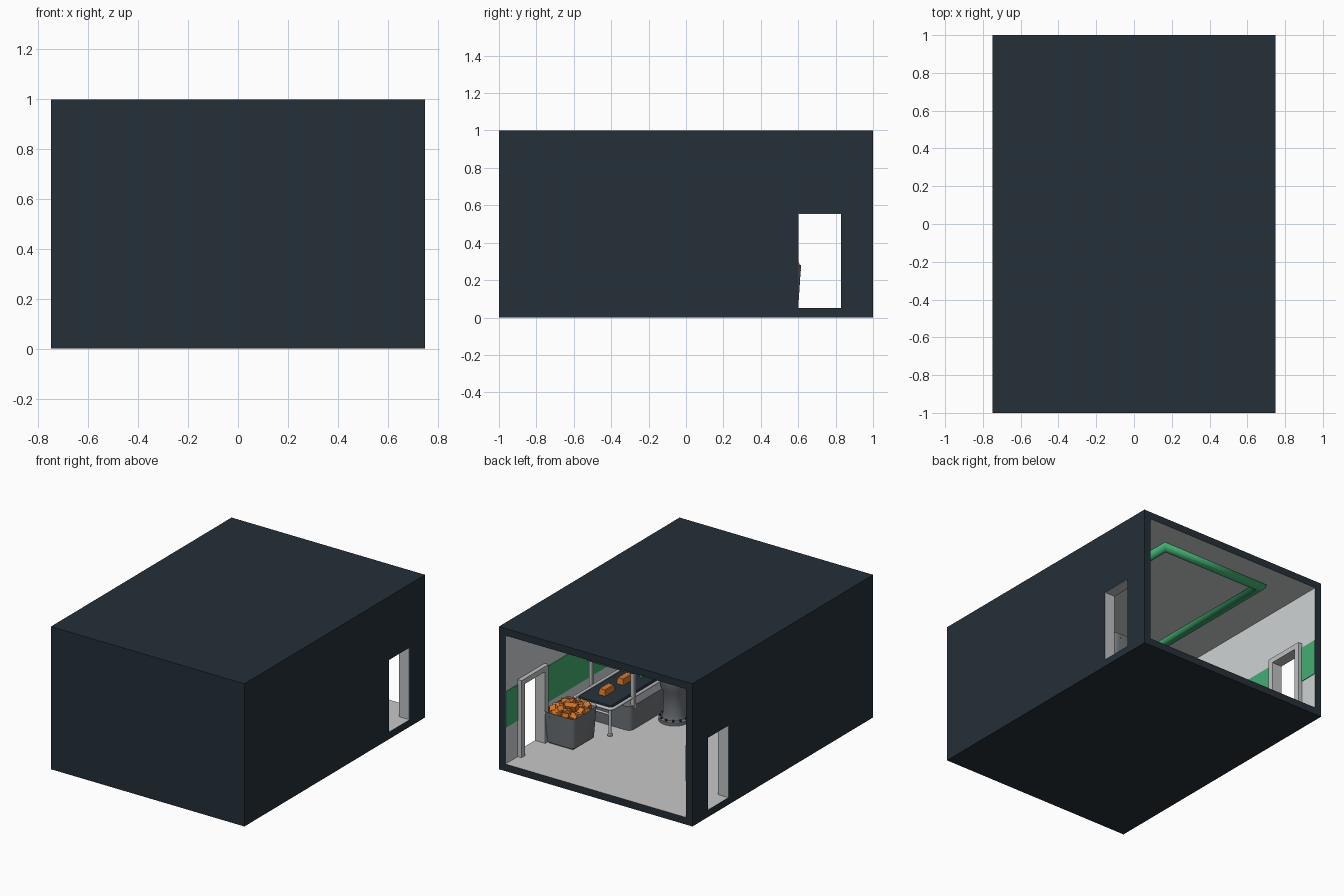
import bpy, bmesh, math, random
from mathutils import Vector, Matrix, Euler

if "Cube" in bpy.data.objects:
    bpy.data.objects.remove(bpy.data.objects["Cube"])
random.seed(4)

def mat(name, r, g, b):
    m = bpy.data.materials.new(name)
    m.diffuse_color = (r, g, b, 1)
    m.use_nodes = True
    m.node_tree.nodes["Principled BSDF"].inputs["Base Color"].default_value = m.diffuse_color
    return m

NAVY = mat("dark navy", .018, .029, .039)
WALL = mat("pale wall", .62, .65, .66)
FLOOR = mat("floor grey", .58, .58, .58)
GREEN = mat("green", .055, .42, .17)
FRAME = mat("frame grey", .52, .53, .54)
STEEL = mat("steel grey", .16, .175, .19)
ORANGE = mat("orange", .68, .19, .025)

def finish(name, bm, *mats, smooth=False):
    bmesh.ops.recalc_face_normals(bm, faces=bm.faces)
    me = bpy.data.meshes.new(name)
    bm.to_mesh(me)
    bm.free()
    for m in mats:
        me.materials.append(m)
    ob = bpy.data.objects.new(name, me)
    bpy.context.collection.objects.link(ob)
    if smooth:
        bpy.context.view_layer.objects.active = ob
        ob.select_set(True)
        bpy.ops.object.shade_smooth_by_angle(angle=math.radians(35))
        ob.select_set(False)
    return ob

def add_box(bm, a, b, rot=None):
    a, b = Vector(a), Vector(b)
    m = Matrix.Translation((a + b) / 2)
    if rot:
        m = m @ Euler(rot).to_matrix().to_4x4()
    return bmesh.ops.create_cube(bm, size=1, matrix=m @ Matrix.Diagonal((*(b - a), 1)))["verts"]

def boxes(name, m, *pairs, bevel=0):
    bm = bmesh.new()
    for a, b in pairs:
        add_box(bm, a, b)
    if bevel:
        bmesh.ops.bevel(bm, geom=bm.edges[:], offset=bevel, segments=2, affect='EDGES', profile=.5)
    return finish(name, bm, m, smooth=bevel > 0)

def lathe(name, m, profile, x, y, n=32):
    bm = bmesh.new()
    vs = [bm.verts.new((x + r, y, z)) for r, z in profile]
    es = [bm.edges.new(p) for p in zip(vs, vs[1:])]
    bmesh.ops.spin(bm, geom=vs + es, cent=(x, y, 0), axis=(0, 0, 1), angle=2 * math.pi, steps=n)
    bmesh.ops.remove_doubles(bm, verts=bm.verts, dist=1e-5)
    return finish(name, bm, m, smooth=True)

def tube(name, m, pts, r, closed=False):
    cu = bpy.data.curves.new(name, 'CURVE')
    cu.dimensions = '3D'
    cu.bevel_depth, cu.bevel_resolution = r, 3
    cu.use_fill_caps = True
    sp = cu.splines.new('POLY')
    sp.points.add(len(pts) - 1)
    for p, co in zip(sp.points, pts):
        p.co = (*co, 1)
    sp.use_cyclic_u = closed
    cu.materials.append(m)
    ob = bpy.data.objects.new(name, cu)
    bpy.context.collection.objects.link(ob)

def rounded_tub(name, a, b, taper, wall, depth, r=.04):
    # rounded box, narrower at the foot, with a sunken top
    bm = bmesh.new()
    add_box(bm, a, b)
    up = [e for e in bm.edges if abs(e.verts[0].co.z - e.verts[1].co.z) > .01]
    bmesh.ops.bevel(bm, geom=up, offset=r, segments=5, affect='EDGES', profile=.5)
    c = (Vector(a) + Vector(b)) / 2
    for v in bm.verts:
        if v.co.z < c.z:
            v.co.x = c.x + (v.co.x - c.x) * taper
            v.co.y = c.y + (v.co.y - c.y) * taper
    if depth:
        bm.normal_update()
        top = max(bm.faces, key=lambda f: f.calc_center_median().z)
        bmesh.ops.inset_region(bm, faces=[top], thickness=wall)
        for v in top.verts:
            v.co.z -= depth
    return finish(name, bm, STEEL, smooth=True)

# Room shell: hollow box, open at the back, with a doorway through both sides
room = boxes("room_shell", NAVY, ((-.75, -1, 0), (.75, 1, 1)))
cutters = [boxes("room_cutter", NAVY, ((-.70, -.95, .05), (.70, 1.2, .95))),
           boxes("door_cutter", NAVY, ((-1, .60, .05), (1, .83, .555)))]
for c in cutters:
    c.hide_render = True
    mod = room.modifiers.new("cut", 'BOOLEAN')
    mod.operation, mod.solver, mod.object = 'DIFFERENCE', 'EXACT', c
dg = bpy.context.evaluated_depsgraph_get()
me = bpy.data.meshes.new_from_object(room.evaluated_get(dg))
room.modifiers.clear()
room.data = me
for c in cutters:
    bpy.data.objects.remove(c)
me.materials.clear()
for m in (NAVY, WALL, FLOOR):
    me.materials.append(m)
for p in me.polygons:
    c = p.center
    inside = abs(c.x) < .74 and .03 < c.z < .97 and -.97 < c.y < .99
    p.material_index = 0 if not inside else 2 if p.normal.z > .9 else 1

# Green wall band and door frames on both sides
for s, side in ((1, "right"), (-1, "left")):
    boxes(side + "_wall_band", GREEN,
          ((s * .696, -.95, .305), (s * .702, .567, .557)),
          ((s * .696, .863, .305), (s * .702, .998, .557)))
    boxes(side + "_door_frame", FRAME,
          ((s * .67, .565, .05), (s * .747, .602, .59)),
          ((s * .67, .828, .05), (s * .747, .865, .59)),
          ((s * .67, .602, .553), (s * .747, .828, .59)))
boxes("front_wall_band", GREEN, ((-.696, -.952, .305), (.696, -.946, .557)))

# Green duct loop half sunk in the ceiling
tube("ceiling_duct", GREEN, [(.40, .795, .95), (-.40, .795, .95), (-.40, -.795, .95), (.40, -.795, .95)], .045, True)

# Crate at the end of the conveyor, heaped with bars
rounded_tub("crate", (.44, .335, .065), (.685, .615, .28), .9, .015, .1)
boxes("crate_runners", STEEL, *[((.47, y, .05), (.655, y + .04, .07)) for y in (.37, .455, .54)])
bm = bmesh.new()
for i in range(34):
    x, y = random.uniform(-.075, .075), random.uniform(-.095, .095)
    z = .245 + .09 * (1 - max(abs(x) / .1, abs(y) / .12)) * random.uniform(.5, 1)
    h = Vector((.021, .048, .017))
    c = Vector((.5625 + x, .475 + y, z))
    add_box(bm, c - h, c + h, (random.uniform(-.5, .5), random.uniform(-.5, .5), random.uniform(0, 3.1)))
finish("bar_heap", bm, ORANGE)

# Conveyor: belt, rail loop and legs
X0, X1, Y0, Y1 = .345, .645, -.62, .33
boxes("conveyor_belt", NAVY, ((X0 + .02, Y0 + .02, .24), (X1 - .02, Y1 - .02, .285)), bevel=.015)
rail = []
for cx, cy, a0 in ((X1, Y1, 0), (X0, Y1, 90), (X0, Y0, 180), (X1, Y0, 270)):
    ox, oy = (cx - .03 if cx == X1 else cx + .03), (cy - .03 if cy == Y1 else cy + .03)
    for k in range(5):
        a = math.radians(a0 + k * 22.5)
        rail.append((ox + .03 * math.cos(a), oy + .03 * math.sin(a), .27))
tube("conveyor_rail", FRAME, rail, .011, True)
for i, y in enumerate((.27, -.55)):
    for j, x in enumerate((.40, .59)):
        lathe(f"conveyor_leg_{i}{j}", FRAME, [(0, .05), (.016, .05), (.016, .06), (.01, .065), (.01, .25), (0, .25)], x, y, 12)
    tube(f"leg_brace_{i}", FRAME, [(.40, y, .2), (.59, y, .2)], .008)

# Bars riding on the belt
for i, y in enumerate((.16, -.04, -.40)):
    bm = bmesh.new()
    vs = add_box(bm, (.475, y - .055, .285), (.53, y + .055, .325))
    for v in vs:
        if v.co.z > .3:
            v.co.x = .5025 + (v.co.x - .5025) * .75
            v.co.y = y + (v.co.y - y) * .88
    finish(f"belt_bar_{i}", bm, ORANGE)

# Press machine: tub base, four posts and a head over the belt
rounded_tub("press_base", (.325, -.28, .05), (.69, .15, .22), .97, .02, 0)
boxes("press_posts", FRAME, *[((x - .012, y - .012, .2), (x + .012, y + .012, .46))
                              for x in (.335, .66) for y in (.105, -.235)])
boxes("press_head", STEEL, ((.315, -.26, .44), (.685, .13, .66)), bevel=.015)
boxes("press_ram", NAVY, ((.40, -.18, .37), (.60, -.02, .45)))
boxes("press_lamp", GREEN, ((.325, -.02, .38), (.345, .02, .44)))

# Bolted tank beside the press
TX, TY = .205, -.165
lathe("tank", STEEL, [(0, .05), (.102, .05), (.102, .072), (.08, .076), (.074, .10), (.074, .26), (.092, .29),
                      (.092, .44), (.07, .475), (.03, .49), (0, .49)], TX, TY)
bm = bmesh.new()
for k in range(12):
    a = k * math.pi / 6
    bmesh.ops.create_cone(bm, cap_ends=True, segments=6, radius1=.007, radius2=.007, depth=.016,
                          matrix=Matrix.Translation((TX + .091 * math.cos(a), TY + .091 * math.sin(a), .077)))
finish("tank_bolts", bm, NAVY)
